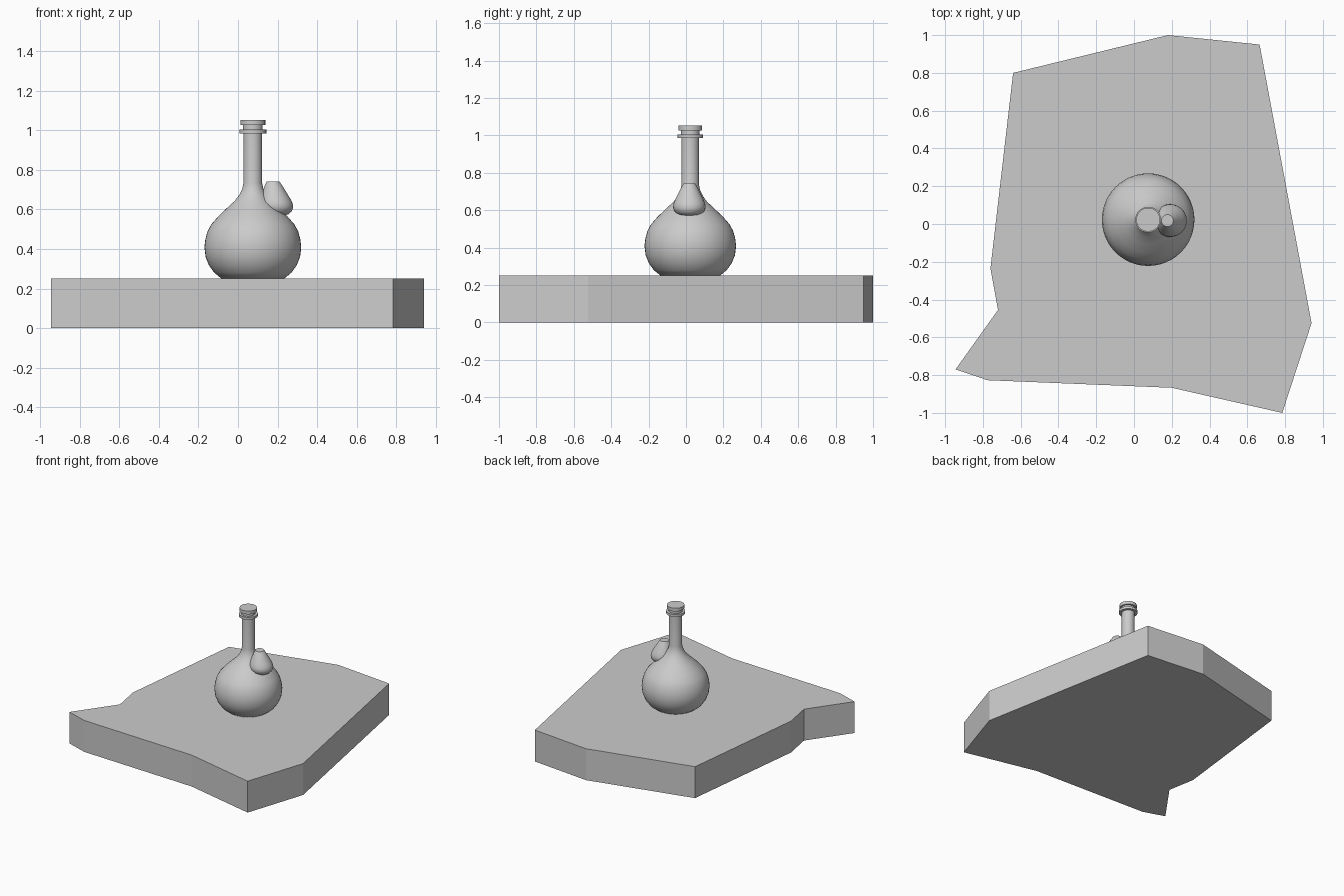
import bpy, bmesh, math

old = bpy.data.objects.get("Cube")
if old:
    bpy.data.objects.remove(old, do_unlink=True)

stone = bpy.data.materials.new("light_grey")
stone.use_nodes = True
GREY = (0.6, 0.6, 0.6, 1)
stone.diffuse_color = GREY
stone.node_tree.nodes["Principled BSDF"].inputs["Base Color"].default_value = GREY


def finish(name, bm, smooth=False):
    bmesh.ops.recalc_face_normals(bm, faces=bm.faces)
    mesh = bpy.data.meshes.new(name)
    bm.to_mesh(mesh)
    bm.free()
    mesh.materials.append(stone)
    obj = bpy.data.objects.new(name, mesh)
    bpy.context.collection.objects.link(obj)
    if smooth:
        bpy.ops.object.select_all(action='DESELECT')
        obj.select_set(True)
        bpy.context.view_layer.objects.active = obj
        bpy.ops.object.shade_smooth_by_angle(angle=math.radians(40))
    return obj


def lathe(name, profile, centre, lean=0.0, sides=48):
    """Capped turned shape from (radius, z) points; lean shifts x with height."""
    bm = bmesh.new()
    base = profile[0][1]
    rings = []
    for r, z in profile:
        cx = centre[0] + lean * (z - base)
        angles = [math.tau * i / sides for i in range(sides)]
        rings.append([bm.verts.new((cx + r * math.cos(a), centre[1] + r * math.sin(a), z))
                      for a in angles])
    for low, high in zip(rings, rings[1:]):
        for i in range(sides):
            j = (i + 1) % sides
            bm.faces.new((low[i], low[j], high[j], high[i]))
    bm.faces.new(rings[0])
    bm.faces.new(rings[-1])
    return finish(name, bm, True)


# Irregular slab, extruded from its outline
SLAB_TOP = 0.25
outline = [(-0.64, 0.8), (0.18, 1), (0.665, 0.95), (0.94, -0.525), (0.785, -1),
           (0.2, -0.867), (-0.775, -0.827), (-0.945, -0.77), (-0.72, -0.455), (-0.76, -0.235)]
bm = bmesh.new()
face = bm.faces.new([bm.verts.new((x, y, 0)) for x, y in outline])
extruded = bmesh.ops.extrude_face_region(bm, geom=[face])
top = [v for v in extruded["geom"] if isinstance(v, bmesh.types.BMVert)]
bmesh.ops.translate(bm, verts=top, vec=(0, 0, SLAB_TOP))
finish("stone_slab", bm)

# Round flask with a long neck
AXIS = (0.075, 0.023)
lathe("flask_body", [(0.158, SLAB_TOP), (0.195, 0.28), (0.222, 0.318), (0.239, 0.36),
                     (0.245, 0.41), (0.24, 0.45), (0.229, 0.49), (0.21, 0.525),
                     (0.175, 0.565), (0.128, 0.61), (0.09, 0.645), (0.068, 0.675),
                     (0.053, 0.705), (0.047, 0.735), (0.047, 0.99)], AXIS)

# Mouth: collar, short gap and lip
lathe("neck_collar", [(0.068, 0.985), (0.068, 1.004)], AXIS)
lathe("neck_gap", [(0.05, 1.0), (0.05, 1.03)], AXIS)
lathe("mouth_lip", [(0.063, 1.026), (0.063, 1.052)], AXIS)

# Small bulb on the left shoulder
lathe("shoulder_bulb", [(0.03, 0.568), (0.058, 0.576), (0.078, 0.592), (0.087, 0.615),
                        (0.084, 0.637), (0.073, 0.663), (0.057, 0.695), (0.042, 0.725),
                        (0.032, 0.742)], (0.198, 0.018), lean=-0.12, sides=32)
